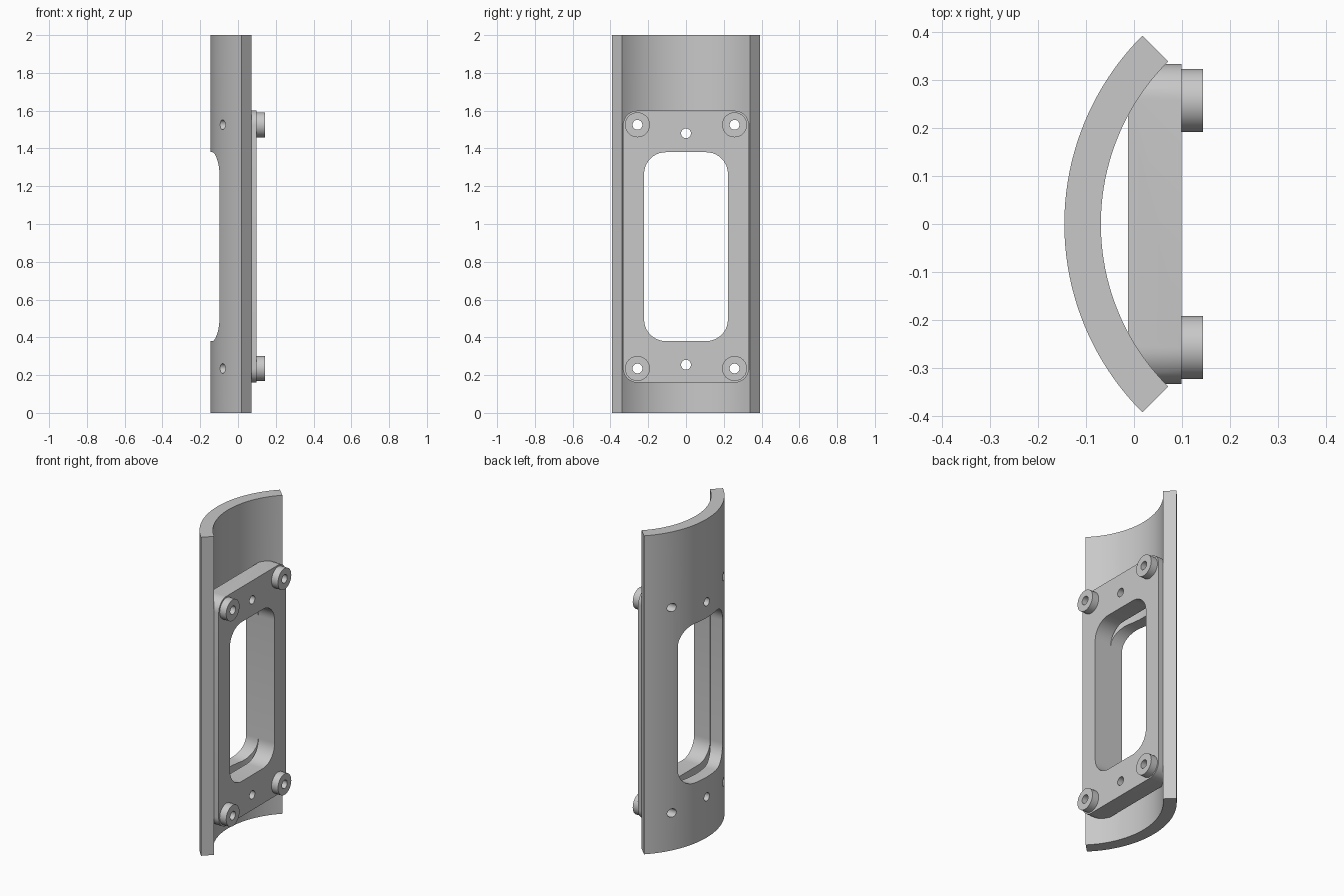
import bpy, bmesh, math

if "Cube" in bpy.data.objects:
    bpy.data.objects.remove(bpy.data.objects["Cube"])

grey = bpy.data.materials.new("grey_metal")
grey.diffuse_color = (0.58, 0.58, 0.58, 1)
grey.use_nodes = True
grey.node_tree.nodes["Principled BSDF"].inputs["Base Color"].default_value = grey.diffuse_color


def extrude(name, pts, axis, lo, hi):
    """Closed prism: 2D pts are (x, y) for axis 'z' and (y, z) for axis 'x'."""
    bm = bmesh.new()

    def place(p, d):
        return (p[0], p[1], d) if axis == 'z' else (d, p[0], p[1])
    a = [bm.verts.new(place(p, lo)) for p in pts]
    b = [bm.verts.new(place(p, hi)) for p in pts]
    n = len(pts)
    bm.faces.new(a[::-1])
    bm.faces.new(b)
    for i in range(n):
        j = (i + 1) % n
        bm.faces.new((a[i], a[j], b[j], b[i]))
    bmesh.ops.recalc_face_normals(bm, faces=bm.faces)
    me = bpy.data.meshes.new(name)
    bm.to_mesh(me)
    bm.free()
    me.materials.append(grey)
    ob = bpy.data.objects.new(name, me)
    bpy.context.collection.objects.link(ob)
    return ob


def arc(cx, cy, r, a0, a1, n):
    return [(cx + r * math.cos(math.radians(a0 + (a1 - a0) * i / n)),
             cy + r * math.sin(math.radians(a0 + (a1 - a0) * i / n)))
            for i in range(n + 1)]


def circle(cy, cz, r, n=32):
    return arc(cy, cz, r, 0, 360, n)[:-1]


def rounded(hw, z0, z1, r):
    pts = []
    for k, (y, z) in enumerate([(hw - r, z1 - r), (r - hw, z1 - r),
                                (r - hw, z0 + r), (hw - r, z0 + r)]):
        pts += arc(y, z, r, 90 * k, 90 * k + 90, 10)
    return pts


def combine(target, other, op):
    mod = target.modifiers.new(op.lower(), 'BOOLEAN')
    mod.operation, mod.object, mod.solver = op, other, 'EXACT'
    bpy.context.view_layer.objects.active = target
    bpy.ops.object.modifier_apply(modifier=mod.name)
    bpy.data.objects.remove(other, do_unlink=True)


# Curved shell: quarter of a tube
CX = 0.409
body = extrude("curved_bracket",
               arc(CX, 0, 0.554, 135, 225, 40) + arc(CX, 0, 0.478, 225, 135, 40),
               'z', 0, 2)

# Flat mounting plate seated inside the shell
combine(body, extrude("plate", rounded(0.333, 0.16, 1.6, 0.076), 'x', -0.013, 0.099), 'UNION')

# Round bosses at the plate corners
corners = [(y, z) for y in (-0.257, 0.257) for z in (0.235, 1.525)]
for y, z in corners:
    combine(body, extrude("boss", circle(y, z, 0.066), 'x', 0.05, 0.144), 'UNION')

# Window and screw holes through everything
combine(body, extrude("window", rounded(0.222, 0.38, 1.38, 0.115), 'x', -0.5, 0.5), 'DIFFERENCE')
for y, z in corners + [(0, 0.255), (0, 1.48)]:
    combine(body, extrude("hole", circle(y, z, 0.026), 'x', -0.5, 0.5), 'DIFFERENCE')

# Smooth curved walls, sharp edges
bpy.ops.object.select_all(action='DESELECT')
body.select_set(True)
bpy.context.view_layer.objects.active = body
bpy.ops.object.shade_smooth_by_angle(angle=math.radians(25))
